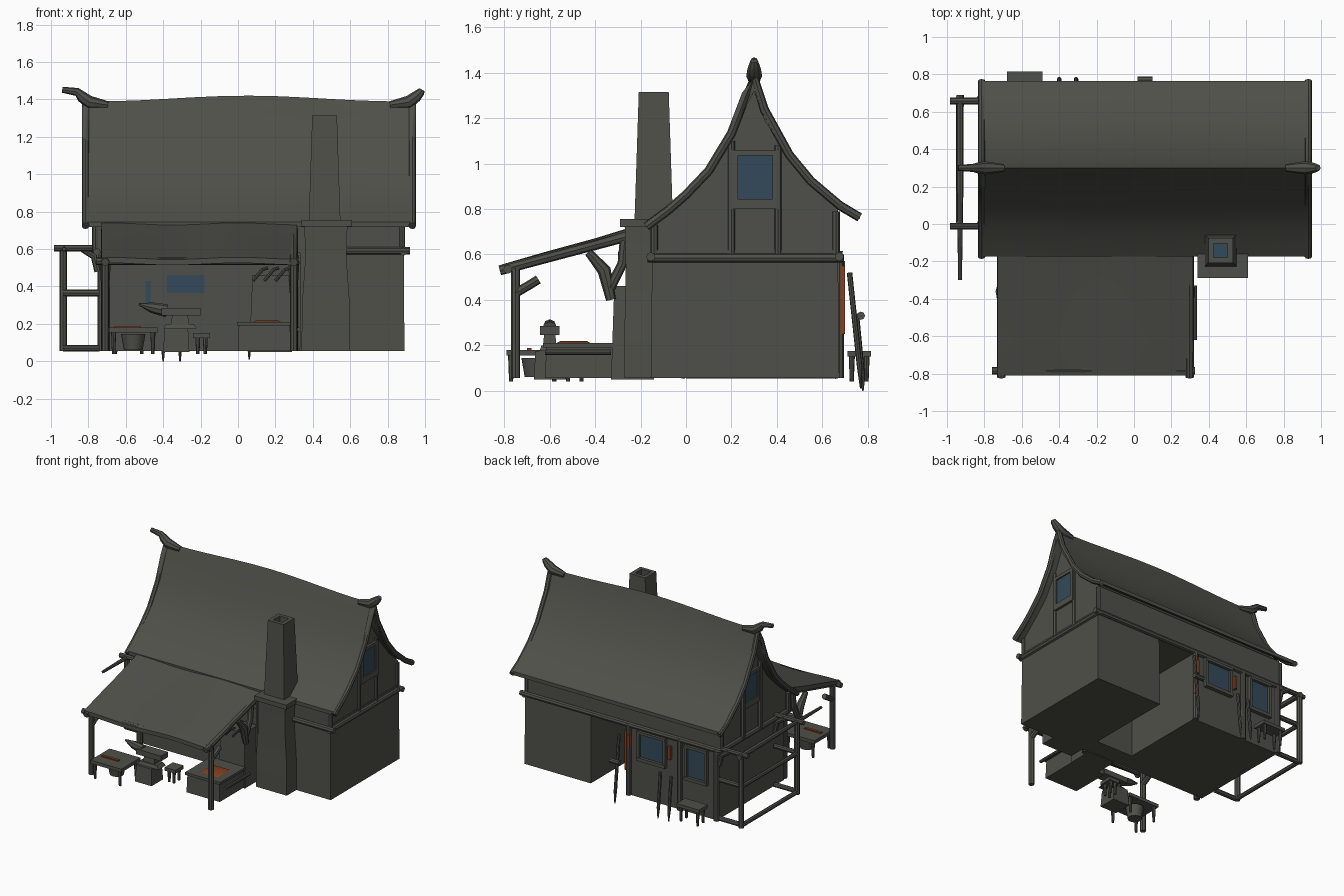
import bpy, bmesh, math
from mathutils import Vector


def material(name, rgb):
    m = bpy.data.materials.new(name)
    m.diffuse_color = (*rgb, 1)
    return m


GREY = material("weathered grey", (0.078, 0.079, 0.067))
BLUE = material("window blue", (0.034, 0.068, 0.10))
EMBER = material("ember orange", (0.24, 0.05, 0.015))


def sweep(name, rings, mat=GREY):
    """Skin a list of equal rings and cap both ends."""
    bm = bmesh.new()
    vs = [[bm.verts.new(p) for p in r] for r in rings]
    n = len(vs[0])
    for a, b in zip(vs, vs[1:]):
        for i in range(n):
            j = (i + 1) % n
            bm.faces.new((a[i], a[j], b[j], b[i]))
    bm.faces.new(vs[0])
    bm.faces.new(vs[-1])
    bmesh.ops.recalc_face_normals(bm, faces=bm.faces)
    me = bpy.data.meshes.new(name)
    bm.to_mesh(me)
    bm.free()
    me.materials.append(mat)
    ob = bpy.data.objects.new(name, me)
    bpy.context.collection.objects.link(ob)
    return ob


def square(cx, cy, hx, hy, z):
    return [(cx + sx * hx, cy + sy * hy, z) for sx, sy in ((-1, -1), (1, -1), (1, 1), (-1, 1))]


def box(name, lo, hi, mat=GREY, taper=1.0):
    cx, cy = (lo[0] + hi[0]) / 2, (lo[1] + hi[1]) / 2
    hx, hy = (hi[0] - lo[0]) / 2, (hi[1] - lo[1]) / 2
    return sweep(name, [square(cx, cy, hx, hy, lo[2]),
                        square(cx, cy, hx * taper, hy * taper, hi[2])], mat)


def tube(name, pts, r=0.018, mat=GREY, n=8):
    """Round timber along a path; r is a radius or one radius per point."""
    pts = [Vector(p) for p in pts]
    radii = r if isinstance(r, (list, tuple)) else [r] * len(pts)
    d = pts[-1] - pts[0]
    ref = Vector((0, 0, 0))
    ref[min(range(3), key=lambda i: abs(d[i]))] = 1
    rings = []
    for i, p in enumerate(pts):
        t = (pts[min(i + 1, len(pts) - 1)] - pts[max(i - 1, 0)]).normalized()
        u = t.cross(ref).normalized()
        v = t.cross(u)
        rings.append([p + radii[i] * (u * math.cos(a) + v * math.sin(a))
                      for a in (2 * math.pi * k / n for k in range(n))])
    return sweep(name, rings, mat)


# Lower walls: two rooms with a deep doorway between them at the back
FLOOR = 0.055
box("left_room", (-0.73, -0.14, FLOOR), (0.02, 0.67, 0.62))
box("right_room", (0.33, -0.155, FLOOR), (0.89, 0.675, 0.62), taper=0.985)
box("doorway_inner_wall", (0.0, -0.14, FLOOR), (0.35, 0.0, 0.62))

# Upper storey with gables
gable = [(-0.15, 0.58), (-0.15, 0.72), (0.0, 0.85), (0.1, 0.95), (0.2, 1.11), (0.265, 1.28),
         (0.3, 1.35), (0.34, 1.21), (0.45, 1.03), (0.55, 0.91), (0.67, 0.80), (0.67, 0.58)]
sweep("upper_storey", [[(x, y, z) for y, z in gable] for x in (-0.75, 0.88)])

# Swept main roof
roof_top = [(-0.175, 0.745), (-0.08, 0.815), (0.0, 0.885), (0.1, 0.99), (0.2, 1.155), (0.265, 1.325),
            (0.3, 1.405), (0.345, 1.26), (0.455, 1.06), (0.55, 0.945), (0.68, 0.835), (0.765, 0.785)]
roof_under = [(y, z - 0.028 - 0.045 * max(0, 1 - abs(y - 0.3) / 0.15)) for y, z in roof_top]
rings = []
for k in range(13):
    x = -0.825 + 1.77 * k / 12
    rings.append([(x, y, z + 0.015 * math.cos(math.pi * (x - 0.05) / 0.8) * max(0, (z - 0.75) / 0.65))
                  for y, z in roof_top + roof_under[::-1]])
sweep("main_roof", rings)
for side, x in (("left", -0.815), ("right", 0.932)):
    s = -1 if x < 0 else 1
    tube(side + "_bargeboard", [(x, y, z - 0.022) for y, z in roof_top], 0.02)
    tube(side + "_ridge_horn", [(x - s * 0.12, 0.3, 1.37), (x - s * 0.02, 0.3, 1.385),
                                (x + s * 0.02, 0.3, 1.415), (x + s * 0.045, 0.3, 1.44),
                                (x + s * (0.052 if s > 0 else 0.125), 0.3, 1.452)],
         [0.02, 0.035, 0.03, 0.022, 0.016])

# Wall timbers
for side, x in (("left", -0.755), ("right", 0.885)):
    tube(side + "_gable_sill_beam", [(x, -0.17, 0.585), (x, 0.69, 0.585)], 0.02)
    for y, top in ((-0.14, 0.73), (0.2, 1.1), (0.405, 1.08), (0.66, 0.79)):
        tube(side + "_gable_stud", [(x - 0.008, y, 0.58), (x - 0.008, y, top)], 0.017)
    # gable window with a raised frame
    s = -1 if x < 0 else 1
    wall = -0.75 if s < 0 else 0.88
    a, b = sorted((wall, wall + s * 0.018))
    for lo, hi in (((0.2, 0.80), (0.41, 0.845)), ((0.2, 1.035), (0.41, 1.06)),
                   ((0.2, 0.845), (0.23, 1.035)), ((0.38, 0.845), (0.41, 1.035))):
        box(side + "_gable_window_frame", (a, lo[0], lo[1]), (b, hi[0], hi[1]))
    a, b = sorted((wall, wall + s * 0.008))
    box(side + "_gable_window", (a, 0.23, 0.845), (b, 0.38, 1.035), BLUE)
tube("back_sill_beam", [(-0.77, 0.675, 0.59), (0.92, 0.675, 0.59)], 0.02)
tube("front_sill_beam", [(0.55, -0.155, 0.59), (0.92, -0.155, 0.59)], 0.02)
for x in (-0.73, -0.42, 0.01):
    tube("back_post", [(x, 0.675, FLOOR), (x, 0.675, 0.6)], 0.02)
for x in (-0.34, 0.0):
    box("shutter_hinge", (x - 0.01, 0.67, 0.42), (x + 0.01, 0.695, 0.52), EMBER)

# Windows in the long walls
for name, x0, x1, z0, z1 in (("back_window", -0.29, -0.09, 0.37, 0.55),
                             ("back_side_window", -0.64, -0.49, 0.33, 0.55)):
    box(name, (x0, 0.67, z0), (x1, 0.678, z1), BLUE)
    for za, zb in ((z0 - 0.025, z0), (z1, z1 + 0.02)):
        box(name + "_rail", (x0 - 0.02, 0.66, za), (x1 + 0.02, 0.7, zb))
    for xa in (x0 - 0.02, x1):
        box(name + "_jamb", (xa, 0.66, z0), (xa + 0.02, 0.695, z1))
box("porch_window", (-0.38, -0.148, 0.365), (-0.18, -0.14, 0.46), BLUE)
box("porch_slit_window", (-0.495, -0.148, 0.31), (-0.465, -0.14, 0.43), BLUE)

# Chimney: wide base, ledge, hollow tapering stack
sweep("chimney_base", [square(0.47, -0.19, hx, hy, z) for hx, hy, z in
                       ((0.13, 0.08, FLOOR), (0.128, 0.08, 0.3), (0.11, 0.075, 0.55), (0.115, 0.08, 0.73))])
box("chimney_ledge", (0.34, -0.29, 0.72), (0.61, -0.06, 0.755))
sweep("chimney_stack", [square(0.463, -0.142, h, h, z) for h, z in
                        ((0.085, 0.74), (0.078, 0.95), (0.066, 1.315), (0.038, 1.315), (0.038, 1.2))])
box("chimney_flue", (0.425, -0.18, 1.2), (0.501, -0.104, 1.206), BLUE)

# Porch roof and its frame
porch = [(-0.81, 0.55), (-0.62, 0.605), (-0.4, 0.665), (-0.14, 0.745)]
porch += [(y, z - 0.03) for y, z in porch[::-1]]
sweep("porch_roof", [[(x, y, z + 0.006 * math.cos(9 * x)) for y, z in porch]
                     for x in (-0.73 + 1.045 * k / 10 for k in range(11))])
tube("porch_front_beam", [(-0.76, -0.785, 0.535), (0.325, -0.785, 0.535)], 0.02)
for side, x in (("left", -0.71), ("right", 0.298)):
    tube(side + "_porch_post", [(x, -0.75, FLOOR), (x, -0.75, 0.55)], 0.02)
    tube(side + "_porch_rafter", [(x, -0.82, 0.53), (x, -0.16, 0.705)], 0.022)
    tube(side + "_porch_small_brace", [(x, -0.75, 0.43), (x, -0.69, 0.465), (x, -0.65, 0.49)], 0.02)
    tube(side + "_porch_arch_brace", [(x, -0.43, 0.61), (x, -0.36, 0.53), (x, -0.33, 0.4)], [0.018, 0.03, 0.022])
    tube(side + "_porch_wall_brace", [(x, -0.34, 0.44), (x, -0.28, 0.56), (x, -0.27, 0.66)], 0.022)
    tube(side + "_porch_wall_post", [(x, -0.17, FLOOR), (x, -0.17, 0.7)], 0.022)
tube("porch_wall_beam", [(-0.73, -0.15, 0.63), (0.32, -0.15, 0.63)], 0.018)

# Forge with hood and embers
box("forge_hearth", (0.0, -0.62, FLOOR), (0.28, -0.32, 0.19), taper=0.97)
box("forge_rim", (-0.005, -0.63, 0.19), (0.29, -0.32, 0.21))
box("forge_embers", (0.08, -0.57, 0.21), (0.23, -0.42, 0.218), EMBER, 0.8)
box("forge_hood", (0.06, -0.33, 0.05), (0.29, -0.14, 0.46), taper=0.85)
tube("forge_tool_rail", [(0.325, -0.62, 0.17), (0.325, -0.33, 0.17)], 0.012)
for x in (0.13, 0.19, 0.25):
    tube("forge_hanging_tool", [(x - 0.05, -0.35, 0.43), (x, -0.35, 0.49), (x + 0.03, -0.35, 0.5)], 0.009)

# Anvil on a stump
box("anvil_stump", (-0.40, -0.67, 0.05), (-0.26, -0.53, 0.175), taper=0.9)
box("anvil_foot", (-0.40, -0.645, 0.175), (-0.22, -0.555, 0.2), taper=0.8)
box("anvil_waist", (-0.36, -0.63, 0.19), (-0.26, -0.57, 0.26), taper=0.8)
box("anvil_face", (-0.41, -0.643, 0.245), (-0.2, -0.557, 0.285))
tube("anvil_horn", [(-0.38, -0.6, 0.27), (-0.46, -0.6, 0.287), (-0.53, -0.6, 0.305)], [0.035, 0.028, 0.006])


def table(name, x0, x1, y0, y1, z, foot=0.04):
    box(name + "_top", (x0, y0, z - 0.025), (x1, y1, z))
    for x in (x0 + 0.025, x1 - 0.025):
        for y in (y0 + 0.02, y1 - 0.02):
            tube(name + "_leg", [(x, y, z - 0.01), (x, y, foot)], [0.014, 0.009])


# Workbench, bucket, stool and the outdoor bench
table("workbench", -0.69, -0.43, -0.79, -0.56, 0.18)
table("stool", -0.24, -0.15, -0.54, -0.44, 0.15)
table("back_bench", -0.68, -0.49, 0.71, 0.815, 0.175)
sweep("bucket", [[(-0.56 + r * math.cos(a), -0.66 + r * math.sin(a), z)
                  for a in (k * math.pi / 6 for k in range(12))]
                 for r, z in ((0.05, 0.06), (0.065, 0.145))])
box("bench_hot_iron", (-0.66, -0.70, 0.18), (-0.52, -0.68, 0.188), EMBER)
for x, z, m in ((-0.40, 0.33, GREY), (-0.31, 0.34, GREY)):
    tube("leaning_tool", [(x, 0.78, 0.0), (x, 0.775, 0.08), (x, 0.75, z)], [0.004, 0.012, 0.012], m)
tube("door_post", [(0.06, 0.77, 0.01), (0.06, 0.765, 0.1), (0.06, 0.72, 0.52)], [0.004, 0.012, 0.012])
box("door_ember_strip", (0.012, 0.68, 0.25), (0.03, 0.7, 0.55), EMBER)
tube("tool_head", [(0.02, 0.77, 0.33), (0.1, 0.77, 0.33)], 0.018)

# Side railing
for y in (0.0, 0.67):
    tube("railing_post", [(-0.935, y, FLOOR), (-0.935, y, 0.61)], 0.02)
    for x, z in ((-0.98, 0.605), (-0.93, 0.365), (-0.93, 0.07)):
        tube("railing_cross_bar", [(x - 0.005, y - 0.012, z), (-0.74, y - 0.012, z)], 0.018)
    tube("railing_brace", [(-0.83, y, 0.6), (-0.77, y, 0.56), (-0.75, y, 0.48)], 0.018)
tube("railing_top", [(-0.93, -0.3, 0.6), (-0.93, 0.2, 0.6), (-0.93, 0.69, 0.595)], [0.01, 0.018, 0.02])
for z in (0.365, 0.07):
    tube("railing_bar", [(-0.935, 0.0, z), (-0.935, 0.67, z)], 0.016)

# Smooth shading with sharp edges kept
bpy.ops.object.select_all(action='SELECT')
bpy.context.view_layer.objects.active = bpy.context.selected_objects[0]
bpy.ops.object.shade_smooth_by_angle(angle=math.radians(40))
